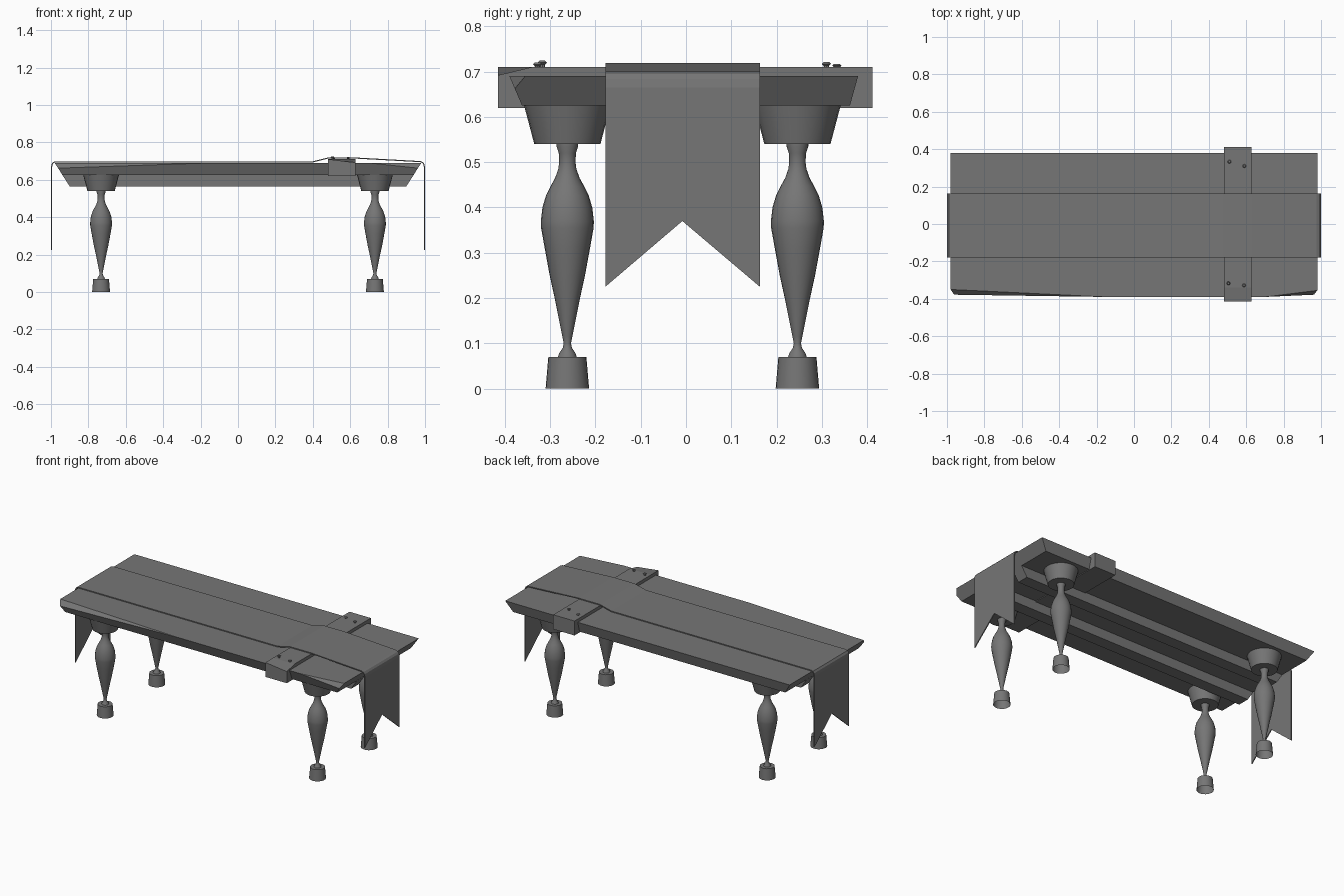
import bpy, bmesh, math
from mathutils import Vector

if "Cube" in bpy.data.objects:
    bpy.data.objects.remove(bpy.data.objects["Cube"])

CY = -0.008  # centre line of legs, beams and cloth

# Dark grey for every part
GREY = bpy.data.materials.new("dark_grey")
GREY.diffuse_color = (0.18, 0.18, 0.18, 1)
GREY.use_nodes = True
GREY.node_tree.nodes["Principled BSDF"].inputs["Base Color"].default_value = GREY.diffuse_color


def finish(name, bm, smooth=False):
    bmesh.ops.recalc_face_normals(bm, faces=bm.faces)
    me = bpy.data.meshes.new(name)
    bm.to_mesh(me)
    bm.free()
    me.materials.append(GREY)
    ob = bpy.data.objects.new(name, me)
    bpy.context.collection.objects.link(ob)
    if smooth:
        bpy.context.view_layer.objects.active = ob
        ob.select_set(True)
        bpy.ops.object.shade_smooth_by_angle(angle=math.radians(35))
        ob.select_set(False)
    return ob


def frustum(bm, top, bottom):
    """Box with differing top and bottom rectangles: (x0, x1, y0, y1, z)."""
    rings = []
    for x0, x1, y0, y1, z in (bottom, top):
        rings.append([bm.verts.new(p) for p in
                      ((x0, y0, z), (x1, y0, z), (x1, y1, z), (x0, y1, z))])
    lo, hi = rings
    bm.faces.new(lo[::-1])
    bm.faces.new(hi)
    for i in range(4):
        j = (i + 1) % 4
        bm.faces.new((lo[i], lo[j], hi[j], hi[i]))


def lathe(name, profile, x, y, sides=24, closed_bottom=True):
    bm = bmesh.new()
    rings = []
    for r, z in profile:
        rings.append([bm.verts.new((x + r * math.cos(2 * math.pi * k / sides),
                                    y + r * math.sin(2 * math.pi * k / sides), z))
                      for k in range(sides)])
    for a, b in zip(rings, rings[1:]):
        for k in range(sides):
            j = (k + 1) % sides
            bm.faces.new((a[k], a[j], b[j], b[k]))
    if closed_bottom:
        bm.faces.new(rings[0][::-1])
    bm.faces.new(rings[-1])
    return finish(name, bm, True)


# Table top with sloping edges and two worn front corners
bm = bmesh.new()
frustum(bm, (-0.98, 0.98, -0.39, 0.38, 0.69), (-0.938, 0.938, -0.362, 0.362, 0.625))
chips = [((-0.98, -0.35, 0.69), (-0.15, -0.39, 0.69), (-0.96, -0.38, 0.66)),
         ((0.98, -0.355, 0.69), (0.70, -0.39, 0.69), (0.96, -0.38, 0.66))]
for pts in chips:
    a, b, c = (Vector(p) for p in pts)
    n = (b - a).cross(c - a).normalized()
    if n.y > 0:
        n = -n
    bmesh.ops.bisect_plane(bm, geom=bm.verts[:] + bm.edges[:] + bm.faces[:],
                           plane_co=a, plane_no=n, clear_outer=True)
    bmesh.ops.holes_fill(bm, edges=[e for e in bm.edges if e.is_boundary])
finish("table_top", bm)

# Two long beams under the top
for side, label in ((-1, "front"), (1, "back")):
    y = CY + side * 0.125
    bm = bmesh.new()
    frustum(bm, (-0.94, 0.94, y - 0.037, y + 0.037, 0.627),
            (-0.90, 0.90, y - 0.037, y + 0.037, 0.565))
    finish(label + "_beam", bm)

# Turned legs: hollow foot, baluster and cap block
foot = [(0.048, 0), (0.042, 0.07)]
baluster = [(0.021, 0.069), (0.018, 0.078), (0.010, 0.09), (0.008, 0.10), (0.011, 0.115),
            (0.018, 0.15), (0.028, 0.20), (0.039, 0.25), (0.050, 0.31), (0.058, 0.355),
            (0.0585, 0.37), (0.055, 0.40), (0.047, 0.427), (0.037, 0.447), (0.027, 0.465),
            (0.020, 0.485), (0.018, 0.50), (0.019, 0.52), (0.024, 0.535), (0.024, 0.545)]
cap = [(0.073, 0.54), (0.096, 0.627)]
for sx, lr in ((-1, "left"), (1, "right")):
    for sy, fb in ((-1, "front"), (1, "back")):
        x, y = sx * 0.732, CY + sy * 0.254
        for part, prof in (("foot", foot), ("leg", baluster), ("leg_cap", cap)):
            lathe(f"{fb}_{lr}_{part}", prof, x, y, closed_bottom=part != "foot")

# Metal strap wrapped round the top, one corner bent down
bm = bmesh.new()
frustum(bm, (0.48, 0.627, -0.415, 0.412, 0.71), (0.48, 0.627, -0.415, 0.412, 0.62))
frustum(bm, (0.48, 0.627, -0.34, 0.412, 0.71), (0.48, 0.627, -0.34, 0.412, 0.62))
bm.free()
bm = bmesh.new()
sect = [(-0.415, 0.62), (0.412, 0.62), (0.412, 0.71), (-0.34, 0.71), (-0.415, 0.71)]
left = [bm.verts.new((0.48, y, z)) for y, z in sect]
right = [bm.verts.new((0.627, y, z)) for y, z in sect]
right[4].co.z = 0.692
bm.faces.new(left)
bm.faces.new(right)
for i in range(5):
    j = (i + 1) % 5
    bm.faces.new((left[i], left[j], right[j], right[i]))
finish("strap", bm)

# Nails in the strap
for i, (x, y, z) in enumerate(((0.505, -0.317, 0.72), (0.588, -0.328, 0.716),
                               (0.59, 0.31, 0.717), (0.51, 0.333, 0.713))):
    lathe(f"strap_nail_{i + 1}", [(0.005, 0.70), (0.006, z - 0.004), (0.010, z),
                                  (0.006, z + 0.004)], x, y, 8)

# Cloth runner: bends over the strap, hangs at both ends with swallow tails
path = [(-0.997, 0.225), (-0.997, 0.665), (-0.994, 0.682), (-0.987, 0.692), (-0.975, 0.696),
        (0.40, 0.696), (0.48, 0.716), (0.63, 0.716), (0.975, 0.697), (0.987, 0.692),
        (0.994, 0.682), (0.997, 0.665), (0.997, 0.225)]
bm = bmesh.new()
cols = []
for y in (-0.178, CY, 0.163):
    cols.append([bm.verts.new((x, y, 0.37 if z < 0.3 and y == CY else z)) for x, z in path])
for a, b in zip(cols, cols[1:]):
    for i in range(len(path) - 1):
        bm.faces.new((a[i], a[i + 1], b[i + 1], b[i]))
runner = finish("cloth_runner", bm)
mod = runner.modifiers.new("thickness", 'SOLIDIFY')
mod.thickness = 0.006
mod.offset = 0
